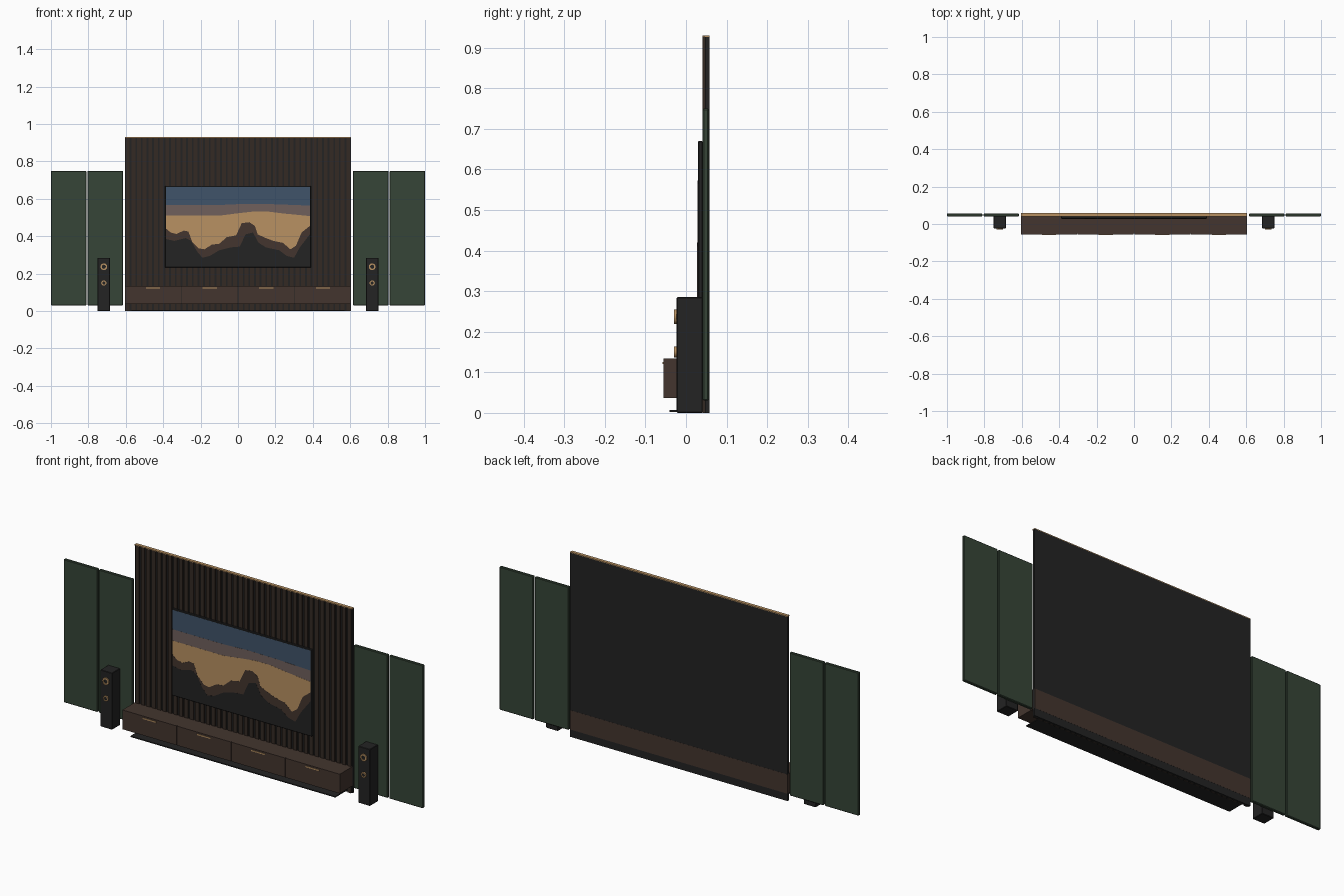
import bpy, bmesh, math
from mathutils import Matrix

if "Cube" in bpy.data.objects:
    bpy.data.objects.remove(bpy.data.objects["Cube"])


def mat(name, r, g, b):
    m = bpy.data.materials.new(name)
    lin = [((c / 255 + 0.055) / 1.055) ** 2.4 for c in (r, g, b)]
    m.diffuse_color = (*lin, 1)
    m.use_nodes = True
    m.node_tree.nodes["Principled BSDF"].inputs["Base Color"].default_value = m.diffuse_color
    return m


GREEN = mat("forest green", 54, 69, 55)
WALNUT = mat("walnut", 67, 53, 46)
SLAT = mat("dark walnut", 52, 42, 36)
BLACK = mat("soft black", 35, 35, 35)
GOLD = mat("brass", 184, 145, 98)
BLUE = mat("dusk blue", 64, 84, 106)
MAUVE = mat("dusk mauve", 112, 96, 92)


def finish(name, bm, material):
    bmesh.ops.recalc_face_normals(bm, faces=bm.faces)
    me = bpy.data.meshes.new(name)
    bm.to_mesh(me)
    bm.free()
    me.materials.append(material)
    ob = bpy.data.objects.new(name, me)
    bpy.context.collection.objects.link(ob)
    return ob


def add_box(bm, x0, x1, y0, y1, z0, z1):
    m = Matrix.Translation(((x0 + x1) / 2, (y0 + y1) / 2, (z0 + z1) / 2))
    m = m @ Matrix.Diagonal((x1 - x0, y1 - y0, z1 - z0, 1))
    bmesh.ops.create_cube(bm, size=1, matrix=m)


def box(name, material, *dims, bevel=0):
    bm = bmesh.new()
    add_box(bm, *dims)
    ob = finish(name, bm, material)
    if bevel:
        b = ob.modifiers.new("bevel", 'BEVEL')
        b.width, b.segments = bevel, 1
    return ob


def ring(name, material, x, z, r_out, r_in, y0, y1, n=32):
    """Flat ring facing the front; r_in = 0 gives a disc."""
    bm = bmesh.new()
    loops = []
    for r, y in ((r_out, y1), (r_out, y0), (r_in, y0), (r_in, y1)):
        if r == 0:
            break
        loops.append([bm.verts.new((x + r * math.cos(a * math.tau / n), y,
                                    z + r * math.sin(a * math.tau / n))) for a in range(n)])
    pairs = [(0, 1), (1, 2), (2, 3), (3, 0)] if r_in else [(0, 1)]
    for a, b in pairs:
        for i in range(n):
            j = (i + 1) % n
            bm.faces.new((loops[a][i], loops[a][j], loops[b][j], loops[b][i]))
    if not r_in:
        bm.faces.new(loops[0])
        bm.faces.new(loops[1])
    return finish(name, bm, material)


def skyline(name, material, pts, z0, y0, y1):
    """Thin plate with a flat bottom and a profiled top edge."""
    bm = bmesh.new()
    cols = [[bm.verts.new(c) for c in ((x, y0, z0), (x, y0, z), (x, y1, z), (x, y1, z0))]
            for x, z in pts]
    for a, b in zip(cols, cols[1:]):
        for i in range(4):
            j = (i + 1) % 4
            bm.faces.new((a[i], a[j], b[j], b[i]))
    bm.faces.new(cols[0])
    bm.faces.new(cols[-1])
    return finish(name, bm, material)


# Slatted feature wall with brass cap
W = 0.605
box("wall_backing", BLACK, -W, W, 0.047, 0.0575, 0, 0.926)
bm = bmesh.new()
COUNT = 40
step = 2 * W / COUNT
for i in range(COUNT):
    cx = -W + (i + 0.5) * step
    add_box(bm, cx - step * 0.34, cx + step * 0.34, 0.041, 0.047, 0, 0.926)
finish("wall_slats", bm, SLAT)
box("wall_cap", GOLD, -W, W, 0.041, 0.0575, 0.926, 0.93)

# Upholstered side panels, two per side
for s, side in ((-1, "left"), (1, "right")):
    for a, b, tag in ((0.615, 0.804, "inner"), (0.811, 1.0, "outer")):
        x0, x1 = sorted((s * a, s * b))
        box(f"side_panel_{tag}_{side}", GREEN, x0, x1, 0.041, 0.0565, 0.03, 0.75, bevel=0.003)

# Floating console: body, drawer fronts, brass pulls
box("console_body", WALNUT, -W, W, -0.049, 0.058, 0.037, 0.134)
DW = 2 * W / 4
for i in range(4):
    x0 = -W + i * DW
    box(f"drawer_front_{i + 1}", WALNUT, x0 + 0.0015 * (i > 0), x0 + DW - 0.0015 * (i < 3),
        -0.055, -0.049, 0.037, 0.134)
    if i < 3:
        box(f"drawer_gap_{i + 1}", BLACK, x0 + DW - 0.0015, x0 + DW + 0.0015,
            -0.0505, -0.0485, 0.037, 0.134)
    cx = x0 + DW / 2
    box(f"drawer_pull_{i + 1}", GOLD, cx - 0.038, cx + 0.038, -0.0575, -0.055, 0.12, 0.126)

# Low floor plate under the console
box("floor_plate", BLACK, -0.57, 0.57, -0.041, 0.041, 0.002, 0.007)

# Television with a layered desert landscape
box("television", BLACK, -0.39, 0.39, 0.0295, 0.041, 0.233, 0.67, bevel=0.002)
X, Z0 = 0.384, 0.24
box("screen_sky", BLUE, -X, X, 0.0291, 0.0296, Z0, 0.664)
skyline("screen_haze", MAUVE,
        [(-X, 0.567), (-0.1, 0.567), (0.03, 0.573), (0.2, 0.571), (X, 0.564)],
        Z0, 0.0287, 0.0292)
skyline("screen_dunes", GOLD,
        [(-X, 0.51), (-0.1, 0.51), (0, 0.523), (0.08, 0.532), (0.16, 0.532),
         (0.25, 0.521), (X, 0.508)], Z0, 0.0283, 0.0288)
skyline("screen_far_ridge", WALNUT,
        [(-X, 0.44), (-0.36, 0.42), (-0.33, 0.412), (-0.29, 0.43), (-0.265, 0.425),
         (-0.245, 0.37), (-0.21, 0.335), (-0.18, 0.33), (-0.14, 0.355), (-0.1, 0.36),
         (-0.06, 0.395), (-0.01, 0.405), (0.02, 0.47), (0.06, 0.475), (0.09, 0.455),
         (0.105, 0.41), (0.15, 0.39), (0.19, 0.375), (0.24, 0.365), (0.28, 0.33),
         (0.31, 0.35), (0.34, 0.42), (X, 0.455)], Z0, 0.0279, 0.0284)
skyline("screen_near_ridge", BLACK,
        [(-X, 0.385), (-0.34, 0.375), (-0.28, 0.39), (-0.25, 0.375), (-0.22, 0.32),
         (-0.19, 0.285), (-0.15, 0.295), (-0.1, 0.325), (-0.04, 0.34), (0.01, 0.345),
         (0.04, 0.41), (0.08, 0.42), (0.11, 0.365), (0.15, 0.34), (0.22, 0.325),
         (0.26, 0.295), (0.3, 0.285), (0.33, 0.34), (X, 0.41)], Z0, 0.0275, 0.028)

# Tower speakers with brass-ringed drivers
for s, side in ((-1, "left"), (1, "right")):
    cx = s * 0.7175
    box(f"speaker_cabinet_{side}", BLACK, cx - 0.033, cx + 0.033, -0.023, 0.041, 0, 0.285,
        bevel=0.002)
    for z, r, tag in ((0.237, 0.018, "upper"), (0.15, 0.014, "lower")):
        ring(f"speaker_ring_{tag}_{side}", GOLD, cx, z, r, r * 0.6, -0.029, -0.022)
        ring(f"speaker_cone_{tag}_{side}", BLACK, cx, z, r * 0.6, 0, -0.0255, -0.022)
